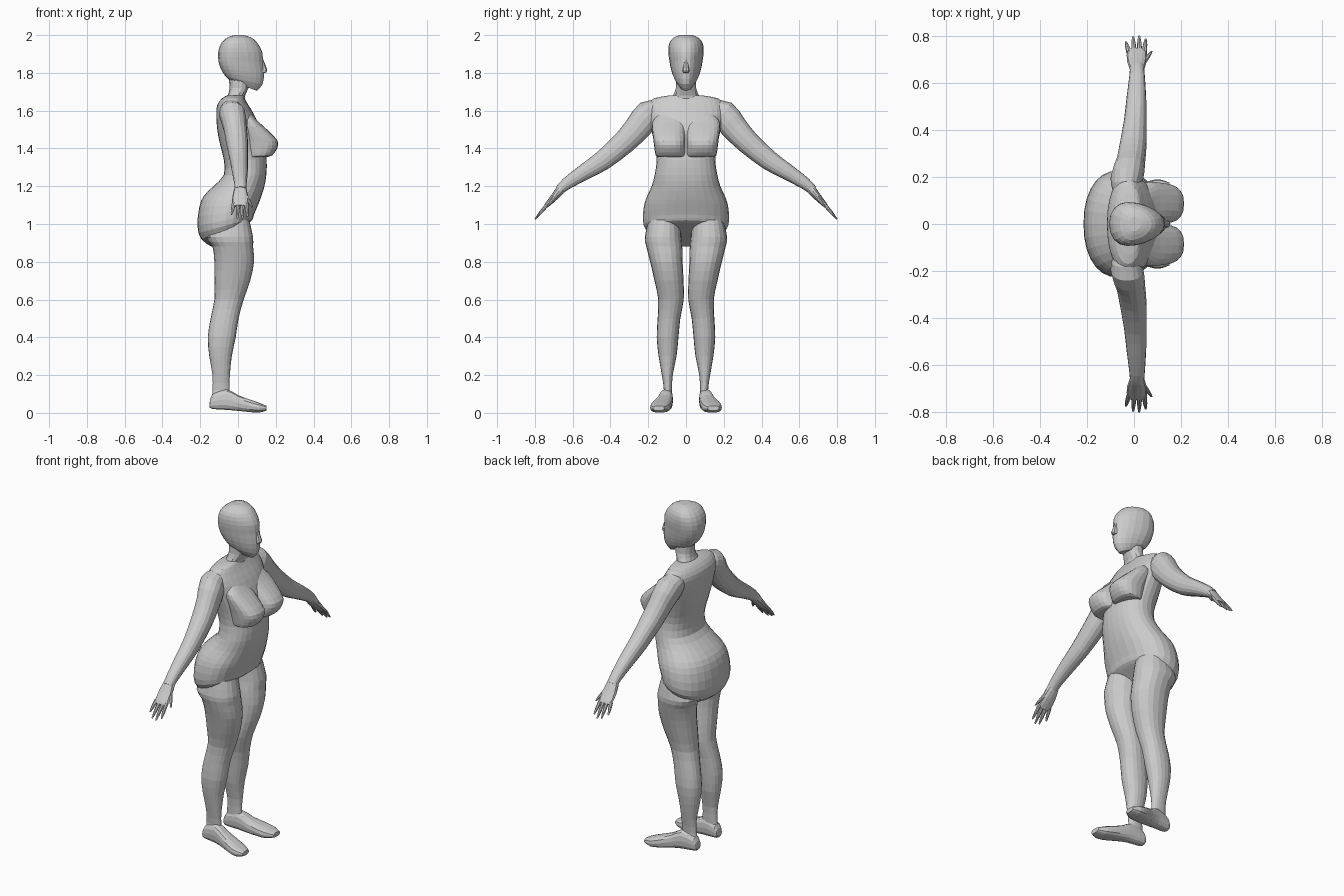
import bpy, bmesh, math
from mathutils import Vector


def refine(rows, steps=2):
    """Catmull-Rom interpolation of a table of section values."""
    out = []
    for i in range(len(rows) - 1):
        a, b, c, d = (rows[max(i - 1, 0)], rows[i], rows[i + 1],
                      rows[min(i + 2, len(rows) - 1)])
        for s in range(steps):
            t = s / steps
            out.append([q + 0.5 * t * (r - p + t * (2*p - 5*q + 4*r - w + t * (3*(q - r) + w - p)))
                        for p, q, r, w in zip(a, b, c, d)])
    return out + [list(rows[-1])]


def loft(name, sections, sides=20, power=0.9, taper=0.0, mirror=False):
    """Skin rings given as (centre, u, v) half-axis vectors."""
    bm = bmesh.new()
    rings = []
    for c, u, v in sections:
        ring = []
        for k in range(sides):
            a = 2 * math.pi * k / sides
            ca, sa = math.cos(a), math.sin(a)
            pu = math.copysign(abs(ca) ** power, ca)
            pv = math.copysign(abs(sa) ** power, sa) * (1 - taper * pu)
            ring.append(bm.verts.new(c + u * pu + v * pv))
        rings.append(ring)
    for r, s in zip(rings, rings[1:]):
        for k in range(sides):
            j = (k + 1) % sides
            bm.faces.new((r[k], r[j], s[j], s[k]))
    bm.faces.new(rings[0])
    bm.faces.new(rings[-1])
    bmesh.ops.recalc_face_normals(bm, faces=bm.faces)
    mesh = bpy.data.meshes.new(name)
    bm.to_mesh(mesh)
    bm.free()
    ob = bpy.data.objects.new(name, mesh)
    bpy.context.collection.objects.link(ob)
    if mirror:
        m = ob.modifiers.new("mirror", "MIRROR")
        m.use_axis = (False, True, False)
    return ob


def upright(name, rows, **kw):
    """Rows: z, back x, front x, inner y, outer y, tilt."""
    loft(name, [(Vector(((b + f) / 2, (i + o) / 2, z)), Vector(((f - b) / 2, 0, t)),
                 Vector((0, (o - i) / 2, 0))) for z, b, f, i, o, t in refine(rows)], **kw)


def centred(rows):
    """Rows: z, back x, front x, half width, tilt."""
    return [(z, b, f, -h, h, t) for z, b, f, h, t in rows]


def limb(name, rows, **kw):
    """Rows: x, y, z, radius along x, radius across the path."""
    rows = refine(rows)
    secs = []
    for i, (x, y, z, rx, rn) in enumerate(rows):
        p, q = rows[max(i - 1, 0)], rows[min(i + 1, len(rows) - 1)]
        n = Vector((0, p[2] - q[2], q[1] - p[1])).normalized()
        secs.append((Vector((x, y, z)), Vector((rx, 0, 0)), n * rn))
    loft(name, secs, mirror=True, **kw)


# Torso and hips
upright("torso", centred([
    (0.94, -.14, .05, .14, .06), (0.97, -.195, .075, .21, .05),
    (1.02, -.215, .085, .228, .03), (1.10, -.205, .11, .222, .01),
    (1.15, -.18, .125, .205, 0), (1.20, -.13, .14, .182, 0),
    (1.26, -.075, .15, .166, 0), (1.34, -.075, .152, .155, 0),
    (1.42, -.095, .14, .165, 0), (1.50, -.11, .12, .185, 0),
    (1.58, -.115, .085, .205, 0), (1.63, -.11, .055, .20, 0),
    (1.665, -.085, .035, .17, 0), (1.68, -.06, .03, .09, 0)]), sides=28)

# Bust
upright("bust", [
    (1.355, .05, .15, .005, .15, 0), (1.362, .05, .18, .003, .16, 0),
    (1.40, .04, .207, .003, .167, 0), (1.44, .03, .21, .003, .172, 0),
    (1.49, .02, .165, .004, .178, 0), (1.54, .01, .11, .006, .178, 0),
    (1.58, 0, .07, .02, .15, 0)], power=0.8, mirror=True)

# Neck, head and nose
upright("neck", centred([
    (1.64, -.075, .035, .085, 0), (1.68, -.055, .038, .07, 0),
    (1.72, -.045, .055, .055, 0), (1.79, -.05, .07, .055, 0)]), sides=14)
upright("head", centred([
    (1.73, -.035, .10, .035, -.025), (1.76, -.065, .13, .058, -.02),
    (1.81, -.09, .138, .075, -.01), (1.86, -.103, .132, .084, 0),
    (1.91, -.105, .128, .09, 0), (1.955, -.09, .105, .086, 0),
    (1.985, -.06, .075, .066, 0), (2.0, -.02, .03, .03, 0)]), taper=0.25)
upright("nose", centred([
    (1.80, .11, .145, .016, 0), (1.815, .11, .155, .018, 0),
    (1.87, .10, .134, .009, 0)]), sides=8)

# Legs
upright("leg", [
    (1.02, -.13, .06, .03, .20, 0), (.93, -.165, .08, .025, .218, 0),
    (.88, -.135, .08, .02, .21, 0), (.80, -.125, .085, .018, .19, 0),
    (.70, -.125, .065, .013, .167, 0), (.60, -.125, .03, .012, .147, 0),
    (.50, -.145, .003, .03, .15, 0), (.40, -.16, -.012, .04, .155, 0),
    (.30, -.152, -.033, .05, .145, 0), (.20, -.135, -.043, .07, .128, 0),
    (.12, -.135, -.045, .075, .117, 0), (.05, -.14, -.03, .075, .125, 0)], mirror=True)

# Feet: x, bottom z, top z, centre y, half width
foot = refine([
    (-.15, .03, .055, .10, .02), (-.135, .02, .10, .10, .03),
    (-.06, .015, .125, .105, .036), (0, .01, .095, .115, .043),
    (.06, .004, .072, .13, .052), (.11, .001, .055, .14, .05),
    (.152, .012, .038, .145, .03)])
loft("foot", [(Vector((x, y, (b + t) / 2)), Vector((0, h, 0)), Vector((0, 0, (t - b) / 2)))
              for x, b, t, y, h in foot], sides=14, power=0.75, mirror=True)

# Arms and palms
limb("arm", [
    (-.04, .14, 1.60, .05, .05), (-.03, .195, 1.582, .07, .076),
    (-.015, .26, 1.505, .062, .07), (-.005, .33, 1.43, .058, .062),
    (.005, .44, 1.337, .048, .053), (.01, .535, 1.277, .042, .043),
    (.013, .63, 1.215, .033, .032), (.013, .67, 1.18, .03, .025)], sides=16)
limb("palm", [
    (.013, .655, 1.195, .03, .026), (.012, .695, 1.145, .042, .02),
    (.012, .735, 1.102, .042, .013), (.012, .742, 1.094, .038, .01)], sides=12)

# Fingers and thumb: base and tip points
fingers = [((-.022, .73, 1.108), (-.034, .775, 1.05)),
           ((.001, .73, 1.108), (-.004, .797, 1.03)),
           ((.024, .73, 1.108), (.022, .80, 1.025)),
           ((.044, .73, 1.108), (.05, .788, 1.038)),
           ((.04, .685, 1.155), (.075, .735, 1.09))]
for a, b in fingers:
    a, b = Vector(a), Vector(b)
    limb("thumb" if b.x > .06 else "finger",
         [(*a, .011, .010), (*a.lerp(b, .6), .009, .008), (*b, .004, .003)], sides=8)
